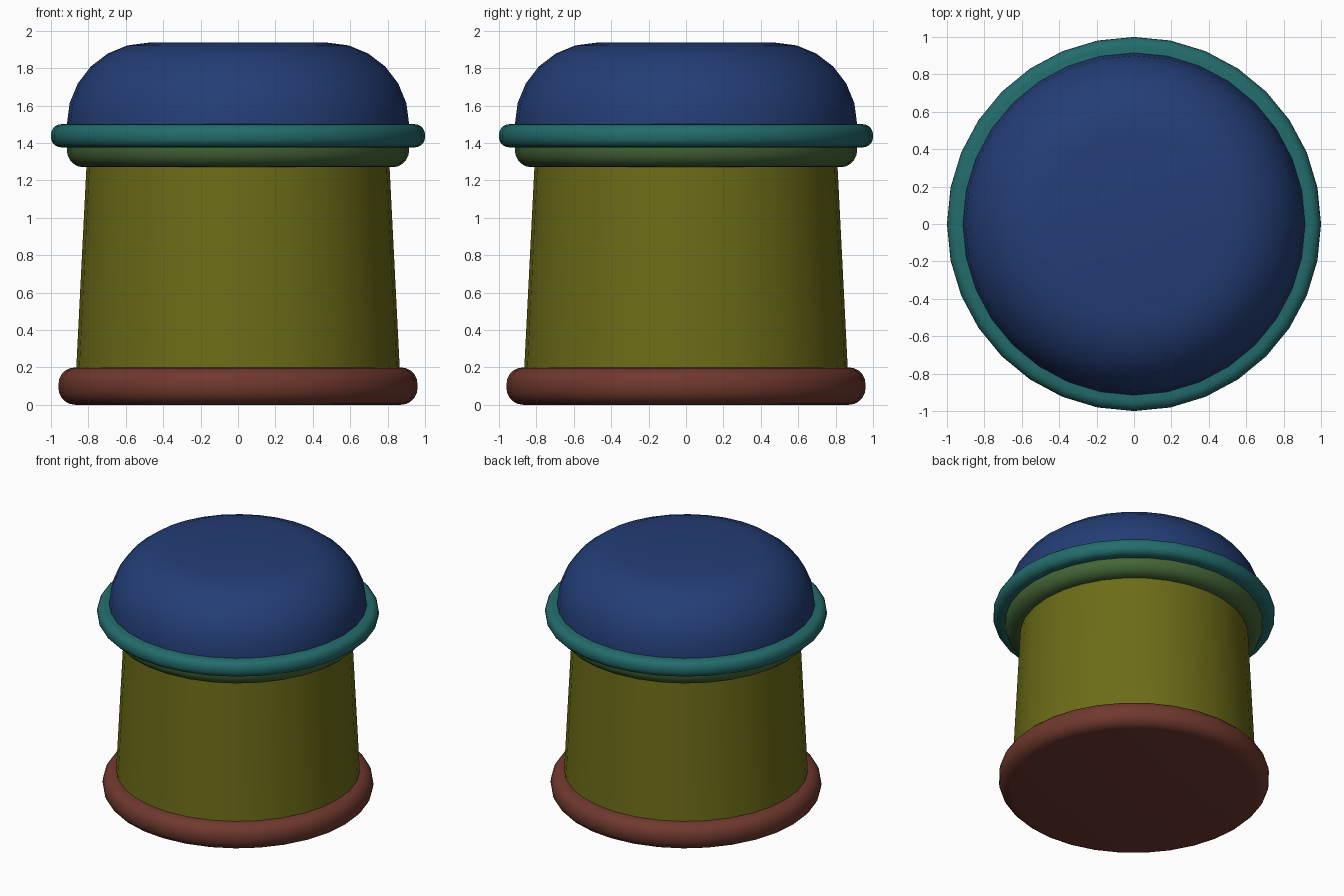
import bpy, bmesh
from math import cos, sin, pi, radians

if "Cube" in bpy.data.objects:
    bpy.data.objects.remove(bpy.data.objects["Cube"])

SIDES = 32


def arc(cx, cz, r, start, end, steps):
    """Points of a rounded corner in the (radius, z) plane."""
    angles = [radians(start + (end - start) * i / steps) for i in range(steps + 1)]
    return [(cx + r * cos(a), cz + r * sin(a)) for a in angles]


def lathe(name, profile, color):
    """Turn a bottom-to-top profile round the z axis and cap both ends."""
    bm = bmesh.new()
    rings = [[bm.verts.new((r * cos(2 * pi * i / SIDES), r * sin(2 * pi * i / SIDES), z))
              for i in range(SIDES)] for r, z in profile]
    for low, high in zip(rings, rings[1:]):
        for i in range(SIDES):
            j = (i + 1) % SIDES
            bm.faces.new((low[i], low[j], high[j], high[i]))
    bm.faces.new(rings[0][::-1])
    bm.faces.new(rings[-1])
    mesh = bpy.data.meshes.new(name)
    bm.to_mesh(mesh)
    bm.free()
    obj = bpy.data.objects.new(name, mesh)
    bpy.context.collection.objects.link(obj)
    mat = bpy.data.materials.new(name + "_color")
    mat.diffuse_color = (*color, 1)
    mat.use_nodes = True
    mat.node_tree.nodes["Principled BSDF"].inputs["Base Color"].default_value = mat.diffuse_color
    mesh.materials.append(mat)
    bpy.ops.object.select_all(action='DESELECT')
    obj.select_set(True)
    bpy.context.view_layer.objects.active = obj
    bpy.ops.object.shade_smooth_by_angle(angle=radians(35))
    return obj


def rounded_disc(name, radius, z0, z1, bevel, color):
    lathe(name, arc(radius - bevel, z0 + bevel, bevel, -90, 0, 5)
          + arc(radius - bevel, z1 - bevel, bevel, 0, 90, 5), color)


# Foot and tapered body
rounded_disc("base", 0.96, 0.0, 0.2, 0.09, (0.16, 0.04, 0.027))
lathe("body", [(0.865, 0.19), (0.81, 1.28)], (0.15, 0.15, 0.009))

# Collar under the lid, rounded at its lower edge
lathe("collar", arc(0.825, 1.36, 0.09, -90, 0, 5) + [(0.915, 1.39)], (0.058, 0.13, 0.037))

# Rim and domed lid with a flat top
rounded_disc("rim", 1.0, 1.376, 1.5, 0.055, (0.017, 0.15, 0.15))
lathe("lid", [(0.915, 1.44)] + arc(0.479, 1.5, 0.436, 0, 90, 6), (0.017, 0.047, 0.18))
